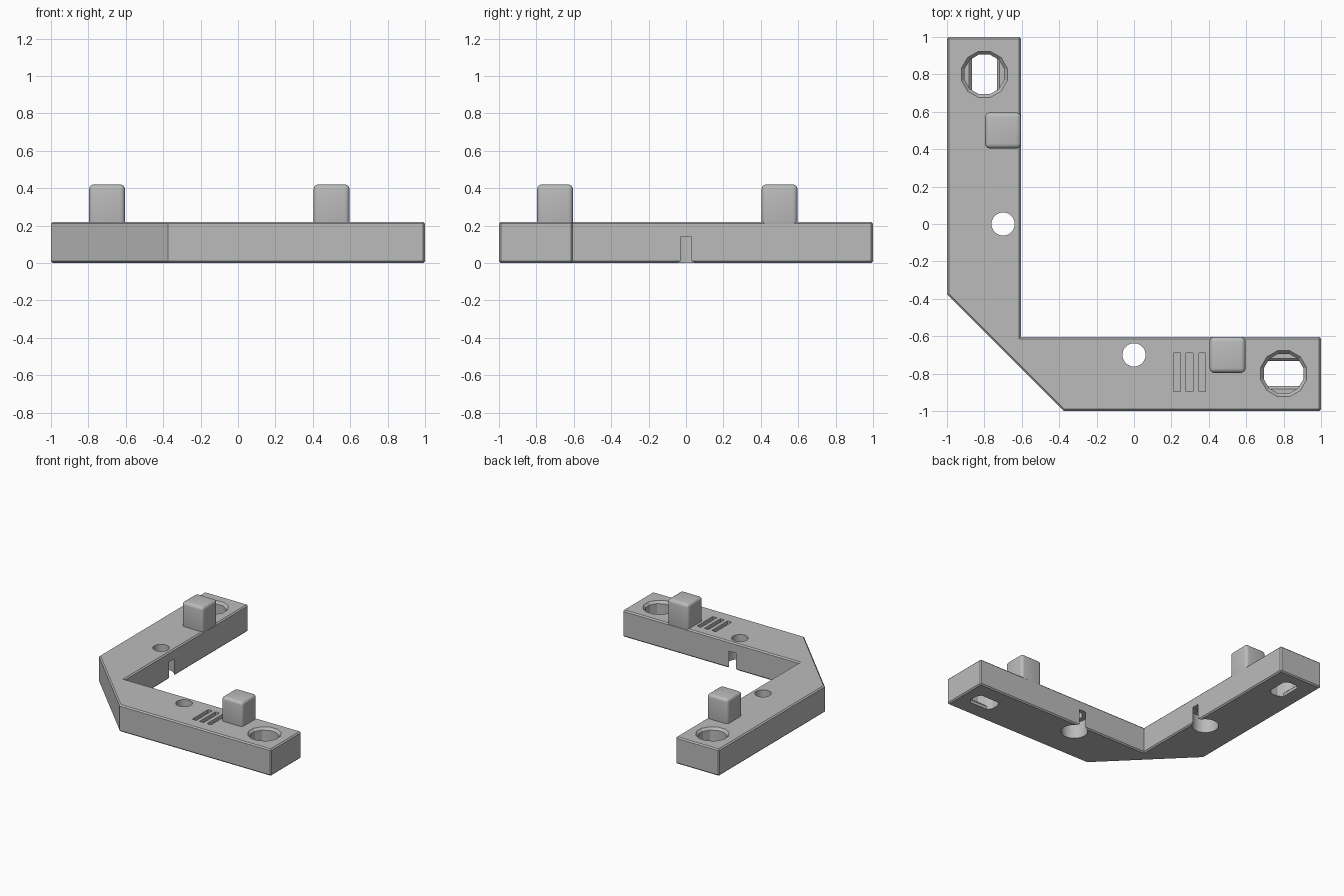
import bpy, bmesh, math
from mathutils import Matrix

cube = bpy.data.objects.get("Cube")
if cube:
    bpy.data.objects.remove(cube, do_unlink=True)

grey = bpy.data.materials.new("light_grey")
grey.use_nodes = True
grey.diffuse_color = (0.5, 0.5, 0.5, 1)
grey.node_tree.nodes["Principled BSDF"].inputs["Base Color"].default_value = (0.5, 0.5, 0.5, 1)

TOP = 0.22


def make(name, bm):
    bmesh.ops.recalc_face_normals(bm, faces=bm.faces)
    mesh = bpy.data.meshes.new(name)
    bm.to_mesh(mesh)
    bm.free()
    mesh.materials.append(grey)
    ob = bpy.data.objects.new(name, mesh)
    bpy.context.collection.objects.link(ob)
    return ob


def loft(bm, rings):
    """Closed solid through a stack of matching point rings."""
    loops = [[bm.verts.new(p) for p in ring] for ring in rings]
    n = len(loops[0])
    for a, b in zip(loops, loops[1:]):
        for i in range(n):
            j = (i + 1) % n
            bm.faces.new((a[i], a[j], b[j], b[i]))
    bm.faces.new(loops[0][::-1])
    bm.faces.new(loops[-1])


def turned(name, centre, profile, sides, offset=0.0):
    """Round solid from (radius, z) pairs."""
    bm = bmesh.new()
    angles = [2 * math.pi * (i + offset) / sides for i in range(sides)]
    loft(bm, [[(centre[0] + r * math.cos(a), centre[1] + r * math.sin(a), z)
               for a in angles] for r, z in profile])
    return make(name, bm)


def box(name, centre, size, bevel=0.0):
    bm = bmesh.new()
    bmesh.ops.create_cube(bm, size=1, matrix=Matrix.Translation(centre) @ Matrix.Diagonal((*size, 1)))
    if bevel:
        bmesh.ops.bevel(bm, geom=bm.edges[:], offset=bevel, segments=4, profile=0.5, affect='EDGES')
    return make(name, bm)


def apply_boolean(ob, tool, operation):
    mod = ob.modifiers.new(operation.lower(), 'BOOLEAN')
    mod.object, mod.operation, mod.solver = tool, operation, 'EXACT'
    bpy.context.view_layer.objects.active = ob
    bpy.ops.object.modifier_apply(modifier=mod.name)
    bpy.data.objects.remove(tool, do_unlink=True)


# L-shaped body with a cut outer corner and chamfered rims
half = [(-0.375, -1), (1, -1), (1, -0.605)]
outline = half + [(-0.605, -0.605)] + [(y, x) for x, y in reversed(half)]
bm = bmesh.new()
loft(bm, [[(x, y, z) for x, y in outline] for z in (0, TOP)])
bmesh.ops.recalc_face_normals(bm, faces=bm.faces)
sharp = [e for e in bm.edges if e.calc_face_angle_signed() > math.radians(60)]
bmesh.ops.bevel(bm, geom=sharp, offset=0.01, segments=1, affect='EDGES')
body = make("corner_bracket", bm)

# The same cuts and peg on both arms, swapping x and y for the second
for arm, swap in (("front", False), ("side", True)):
    def at(x, y):
        return (y, x) if swap else (x, y)

    # bolt hole with a wide bore below that breaks through the inner wall
    apply_boolean(body, turned("bolt_hole", at(0, -0.7), [(0.062, -0.1), (0.062, 0.3)], 32), 'DIFFERENCE')
    apply_boolean(body, turned("bolt_bore", at(0, -0.7), [(0.1, -0.1), (0.1, 0.14)], 48), 'DIFFERENCE')

    # twelve-sided well with a chamfered rim
    well = [(0.11, 0.04), (0.11, 0.2), (0.127, TOP), (0.127, 0.3)]
    apply_boolean(body, turned("well", at(0.8, -0.8), well, 12, 0.5), 'DIFFERENCE')

    # slot through the floor of the well, with sloped long sides
    slot = turned("slot", at(0.8, -0.8), [(0.11, -0.1), (0.11, 0.1)], 12, 0.5)
    bm = bmesh.new()
    rings = []
    for w, z in ((0.067, -0.2), (0.067, 0.025), (0.082, 0.041), (0.082, 0.2)):
        rings.append([(*at(0.8 + sx * 0.2, -0.8 + sy * w), z)
                      for sx, sy in ((-1, -1), (1, -1), (1, 1), (-1, 1))])
    loft(bm, rings)
    apply_boolean(slot, make("slot_sides", bm), 'INTERSECT')
    apply_boolean(body, slot, 'DIFFERENCE')

    # rounded locating peg
    peg = box(arm + "_peg", (*at(0.5, -0.7), 0.307), (0.192, 0.192, 0.225), 0.025)
    bpy.ops.object.select_all(action='DESELECT')
    peg.select_set(True)
    bpy.context.view_layer.objects.active = peg
    bpy.ops.object.shade_smooth_by_angle(angle=math.radians(35))

# Three grip grooves on the front arm
for x in (0.23, 0.297, 0.365):
    apply_boolean(body, box("groove", (x, -0.793, TOP), (0.037, 0.205, 0.05)), 'DIFFERENCE')

# Smooth the round holes, keeping the edges crisp
bpy.ops.object.select_all(action='DESELECT')
body.select_set(True)
bpy.context.view_layer.objects.active = body
bpy.ops.object.shade_smooth_by_angle(angle=math.radians(20))
